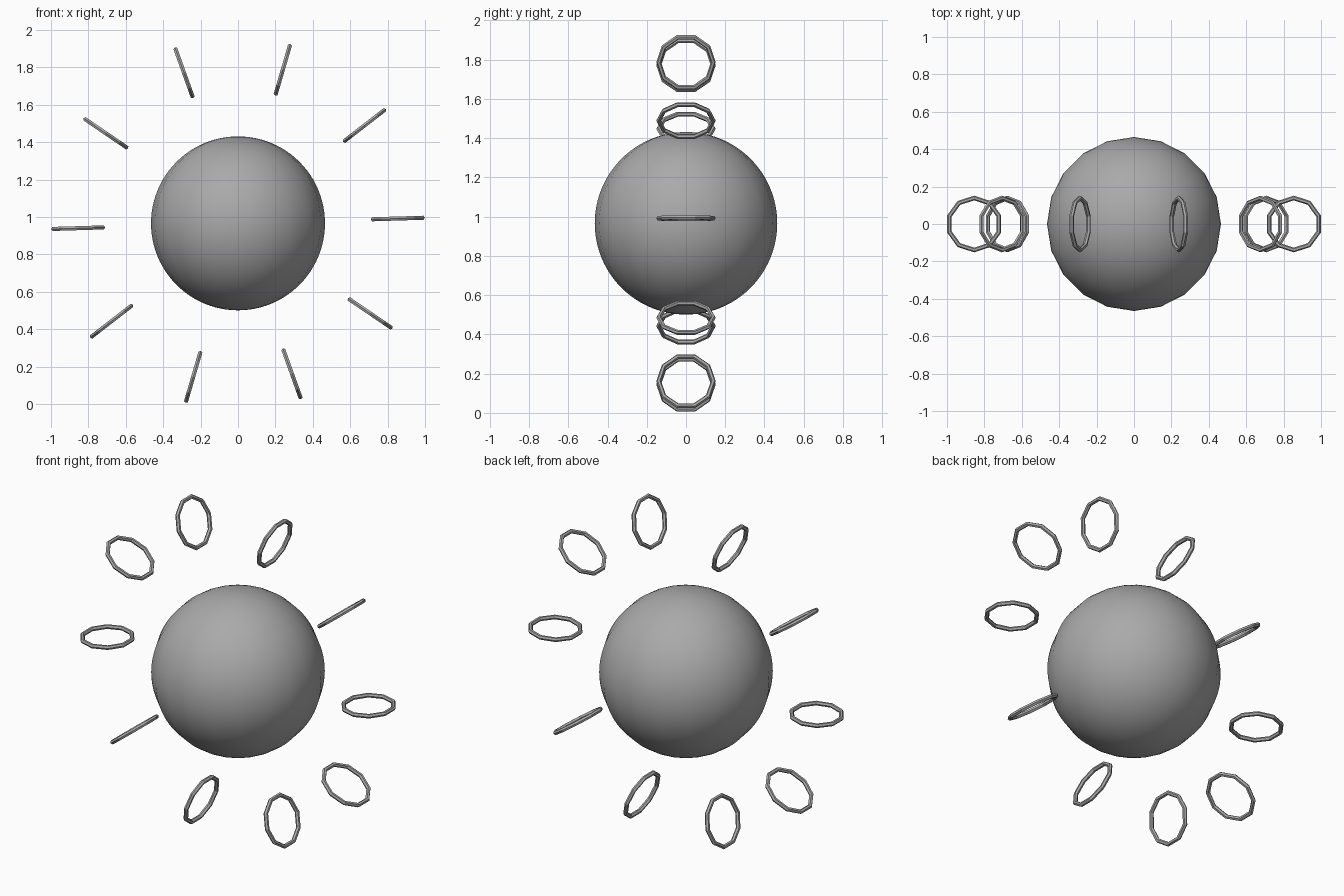
import bpy, bmesh, math
from mathutils import Matrix, Vector

if "Cube" in bpy.data.objects:
    bpy.data.objects.remove(bpy.data.objects["Cube"])

CENTRE = Vector((0, 0, 0.966))
SUN_R = 0.465
RAYS, RAY_DIST, RAY_OFFSET = 10, 0.855, math.radians(1.73)
RING_R, TUBE_R = 0.139, 0.0125
RING_SIDES, TUBE_SIDES = 10, 6

grey = bpy.data.materials.new("grey")
grey.diffuse_color = (0.4, 0.4, 0.4, 1)
grey.use_nodes = True
grey.node_tree.nodes["Principled BSDF"].inputs["Base Color"].default_value = grey.diffuse_color


def add_object(name, bm):
    bmesh.ops.recalc_face_normals(bm, faces=bm.faces)
    mesh = bpy.data.meshes.new(name)
    bm.to_mesh(mesh)
    bm.free()
    mesh.materials.append(grey)
    obj = bpy.data.objects.new(name, mesh)
    bpy.context.collection.objects.link(obj)
    return obj


# Central ball: 20 meridians, finely stepped in height
bm = bmesh.new()
bmesh.ops.create_uvsphere(bm, u_segments=20, v_segments=48, radius=SUN_R)
for f in bm.faces:
    f.smooth = True
add_object("sun_ball", bm).location = CENTRE


def ring_mesh():
    """Ten-sided tube ring lying flat, with corners on the y axis."""
    bm = bmesh.new()
    loops = []
    for i in range(RING_SIDES):
        a = math.pi / 2 + math.tau * i / RING_SIDES
        loop = []
        for j in range(TUBE_SIDES):
            b = math.tau * j / TUBE_SIDES
            r = RING_R + TUBE_R * math.cos(b)
            loop.append(bm.verts.new((r * math.cos(a), r * math.sin(a), TUBE_R * math.sin(b))))
        loops.append(loop)
    for i in range(RING_SIDES):
        p, q = loops[i], loops[(i + 1) % RING_SIDES]
        for j in range(TUBE_SIDES):
            k = (j + 1) % TUBE_SIDES
            bm.faces.new((p[j], q[j], q[k], p[k]))
    return bm


# Ray rings spread evenly around the ball, each lying along its radius
for n in range(RAYS):
    angle = RAY_OFFSET + math.tau * n / RAYS
    ring = add_object(f"ray_ring_{n + 1}", ring_mesh())
    ring.matrix_world = (Matrix.Translation(CENTRE)
                         @ Matrix.Rotation(-angle, 4, 'Y')
                         @ Matrix.Translation((RAY_DIST, 0, 0)))
